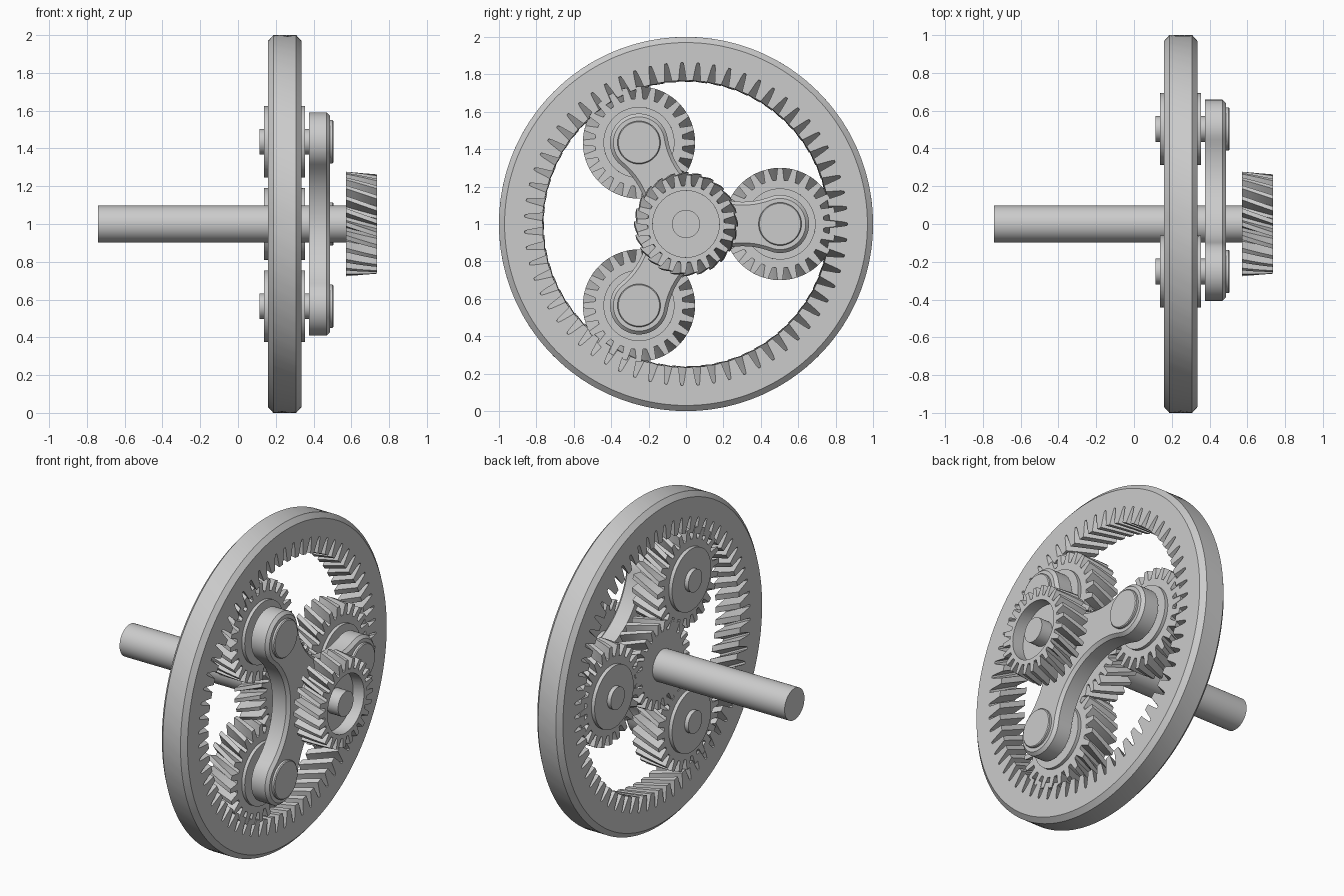
import bpy, bmesh, math
from math import cos, sin, pi, tau, radians
from mathutils import Vector

cube = bpy.data.objects.get("Cube")
if cube:
    bpy.data.objects.remove(cube, do_unlink=True)

CENTRE_Z = 1.0
BACK, FRONT = 0.16, 0.335      # gear train thickness along x
ORBIT = 0.503                  # distance of planet axes from main axis
TWIST = 0.1                    # helix turn of the ring across its width
RING_TEETH, PLANET_TEETH, SUN_TEETH = 63, 24, 24

grey = bpy.data.materials.new("plain grey")
grey.use_nodes = True
colour = (0.6, 0.6, 0.6, 1)
grey.diffuse_color = colour
grey.node_tree.nodes["Principled BSDF"].inputs["Base Color"].default_value = colour


def finish(bm, name, centre=(0, 0), angle=30):
    """Turn a bmesh into a shaded object placed on a (y, z) axis centre."""
    bmesh.ops.recalc_face_normals(bm, faces=bm.faces)
    mesh = bpy.data.meshes.new(name)
    bm.to_mesh(mesh)
    bm.free()
    mesh.materials.append(grey)
    ob = bpy.data.objects.new(name, mesh)
    ob.location = (0, centre[0], centre[1] + CENTRE_Z)
    bpy.context.collection.objects.link(ob)
    bpy.ops.object.select_all(action="DESELECT")
    ob.select_set(True)
    bpy.context.view_layer.objects.active = ob
    bpy.ops.object.shade_smooth_by_angle(angle=radians(angle))


def gear(name, teeth, tooth, rim, x0, x1, twist, phase=0, taper=1, centre=(0, 0)):
    """Helical gear: toothed layers closed by a turned rim of (x, radius)."""
    bm = bmesh.new()
    pitch = tau / teeth
    fracs = [(n + f, r) for n in range(teeth) for f, r in tooth]
    steps = 5
    layers = []
    for i in range(steps + 1):
        t = i / steps
        layers.append((x0 + (x1 - x0) * t, [r * (1 + (taper - 1) * t) for f, r in fracs]))
    layers += [(x, [r] * len(fracs)) for x, r in rim]
    loops = []
    for x, radii in layers:
        turn = phase + twist * (x - x0) / (x1 - x0)
        loops.append([bm.verts.new((x, r * cos(f * pitch + turn), r * sin(f * pitch + turn)))
                      for (f, _), r in zip(fracs, radii)])
    for a, b in zip(loops, loops[1:] + loops[:1]):
        for j in range(len(a)):
            k = (j + 1) % len(a)
            bm.faces.new((a[j], a[k], b[k], b[j]))
    finish(bm, name, centre)


def rod(name, x0, x1, radius, centre=(0, 0), chamfer=0.0):
    """Solid round bar along x."""
    bm = bmesh.new()
    profile = [(x0, radius), (x1 - chamfer, radius)]
    if chamfer:
        profile.append((x1, radius - chamfer))
    n = 48
    loops = [[bm.verts.new((x, r * cos(tau * i / n), r * sin(tau * i / n)))
              for i in range(n)] for x, r in profile]
    for a, b in zip(loops, loops[1:]):
        for i in range(n):
            bm.faces.new((a[i], a[(i + 1) % n], b[(i + 1) % n], b[i]))
    bm.faces.new(loops[0])
    bm.faces.new(loops[-1])
    finish(bm, name, centre)


def external_tooth(root, tip):
    return [(-0.17, tip), (0.17, tip), (0.34, root), (0.66, root)]


# Outer ring with internal teeth and chamfered rim
gear("ring_gear", RING_TEETH,
     [(-0.07, 0.855), (0.07, 0.855), (0.13, 0.835), (0.27, 0.76), (0.73, 0.76), (0.87, 0.835)],
     [(FRONT, 0.97), (FRONT - 0.027, 1.0), (BACK + 0.027, 1.0), (BACK, 0.97)],
     BACK, FRONT, TWIST, taper=1.01)

# Flat-faced sun gear on the main shaft
gear("sun_gear", SUN_TEETH, external_tooth(0.205, 0.265),
     [(FRONT, 0.05), (BACK, 0.05)], BACK, FRONT,
     -TWIST * RING_TEETH / SUN_TEETH, phase=pi / SUN_TEETH)

# Planet gears with a disc boss on both faces, plus their pins and caps
boss = [(FRONT, 0.19), (FRONT + 0.02, 0.19), (FRONT + 0.02, 0.05),
        (BACK - 0.022, 0.05), (BACK - 0.022, 0.19), (BACK, 0.19)]
for i in range(3):
    a = i * tau / 3
    at = (ORBIT * cos(a), ORBIT * sin(a))
    gear(f"planet_gear_{i + 1}", PLANET_TEETH, external_tooth(0.235, 0.3), boss,
         BACK, FRONT, TWIST * RING_TEETH / PLANET_TEETH, phase=a, centre=at)
    rod(f"planet_pin_{i + 1}", 0.113, 0.45, 0.068, at)
    rod(f"pin_cap_{i + 1}", 0.45, 0.505, 0.115, at, 0.005)

# Three-armed carrier: round ends blended by large concave arcs
END, WAIST = 0.155, 0.2
fillet = ((ORBIT ** 2 + WAIST ** 2 - ORBIT * WAIST - END ** 2)
          / (2 * END + ORBIT - 2 * WAIST))
reach = fillet + WAIST
arc_centre = Vector((reach * cos(pi / 3), reach * sin(pi / 3)))
contact = math.atan2(arc_centre.y, arc_centre.x - ORBIT)
half = contact - pi / 3
outline = []
for i in range(3):
    arm = []
    for s in range(33):
        t = contact * (s / 16 - 1)
        arm.append((ORBIT + END * cos(t), END * sin(t)))
    for s in range(1, 24):
        t = pi * 4 / 3 + half * (1 - s / 12)
        arm.append((arc_centre.x + fillet * cos(t), arc_centre.y + fillet * sin(t)))
    c, d = cos(i * tau / 3), sin(i * tau / 3)
    outline += [(y * c - z * d, y * d + z * c) for y, z in arm]
bm = bmesh.new()
face = bm.faces.new([bm.verts.new((0.375, y, z)) for y, z in outline])
back_edges = set(face.edges)
extruded = bmesh.ops.extrude_face_region(bm, geom=[face], use_keep_orig=True)["geom"]
bmesh.ops.translate(bm, vec=(0.112, 0, 0),
                    verts=[v for v in extruded if isinstance(v, bmesh.types.BMVert)])
front_edges = [e for e in bm.edges if all(v.co.x > 0.48 for v in e.verts)]
bmesh.ops.recalc_face_normals(bm, faces=bm.faces)
bmesh.ops.bevel(bm, geom=front_edges, offset=0.018, segments=1, affect="EDGES")
finish(bm, "planet_carrier")

# Main shaft and the recessed output gear on its end
rod("main_shaft", -0.74, 0.6, 0.097)
gear("output_gear", SUN_TEETH, external_tooth(0.215, 0.277),
     [(0.735, 0.178), (0.66, 0.178), (0.66, 0.05), (0.572, 0.05)],
     0.572, 0.735, 0.21, taper=0.95)
rod("output_hub", 0.58, 0.735, 0.075)
